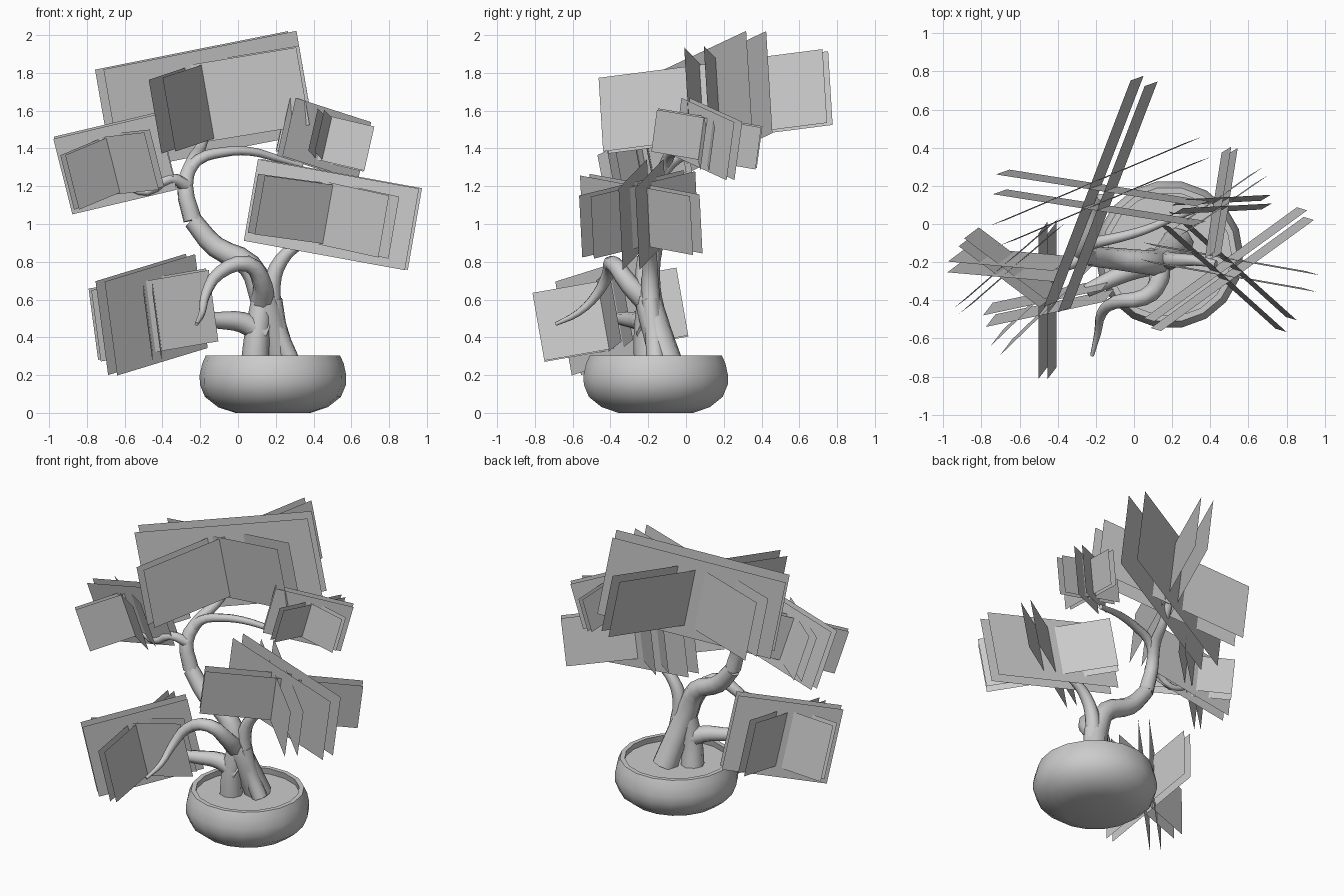
import bpy, bmesh
from math import cos, sin, radians
from mathutils import Vector

cube = bpy.data.objects.get("Cube")
if cube:
    bpy.data.objects.remove(cube, do_unlink=True)


def link_mesh(name, bm, smooth=None):
    mesh = bpy.data.meshes.new(name)
    bm.to_mesh(mesh)
    bm.free()
    obj = bpy.data.objects.new(name, mesh)
    bpy.context.collection.objects.link(obj)
    if smooth:
        finish_smooth(obj, smooth)
    return obj


def finish_smooth(obj, angle):
    bpy.ops.object.select_all(action='DESELECT')
    obj.select_set(True)
    bpy.context.view_layer.objects.active = obj
    bpy.ops.object.shade_smooth_by_angle(angle=radians(angle))


def lathe(name, profile, centre, sides):
    """Stack rings of (radius, height) and cap both ends."""
    bm = bmesh.new()
    rings = []
    for radius, z in profile:
        angles = [radians(360 * i / sides) for i in range(sides)]
        rings.append([bm.verts.new((centre[0] + radius * cos(a),
                                    centre[1] + radius * sin(a), z)) for a in angles])
    for low, high in zip(rings, rings[1:]):
        for i in range(sides):
            j = (i + 1) % sides
            bm.faces.new((low[i], low[j], high[j], high[i]))
    bm.faces.new(rings[0][::-1])
    bm.faces.new(rings[-1])
    return link_mesh(name, bm, 40)


def limb(name, points, start, end):
    """Tapered tube through a few points."""
    curve = bpy.data.curves.new(name, 'CURVE')
    curve.dimensions = '3D'
    curve.bevel_depth = 1
    curve.bevel_resolution = 2
    curve.resolution_u = 3
    curve.use_fill_caps = True
    spline = curve.splines.new('BEZIER')
    spline.bezier_points.add(len(points) - 1)
    for i, (p, co) in enumerate(zip(spline.bezier_points, points)):
        p.co = co
        p.handle_left_type = p.handle_right_type = 'AUTO'
        p.radius = start + (end - start) * i / (len(points) - 1)
    obj = bpy.data.objects.new(name, curve)
    bpy.context.collection.objects.link(obj)
    bpy.ops.object.select_all(action='DESELECT')
    obj.select_set(True)
    bpy.context.view_layer.objects.active = obj
    bpy.ops.object.convert(target='MESH')
    finish_smooth(bpy.context.object, 50)


# Each pair of crossed cards: heading, length, height, sideways offsets
CARD_PAIRS = [(69, 1.27, 0.39, (0.045, -0.035)),
              (23, 1.11, 0.54, (0.075, -0.04)),
              (-9, 1.06, 0.41, (0.035, -0.07))]


def foliage(name, centre, up, turn, spread, tall):
    """Three pairs of parallel flat cards crossing at one centre."""
    up = Vector(up)
    bm = bmesh.new()
    for heading, length, height, offsets in CARD_PAIRS:
        a = radians(heading + turn)
        along = Vector((cos(a), sin(a), -(up.x * cos(a) + up.y * sin(a)) / up.z))
        side = up.cross(along).normalized()
        half = along * length * spread / 2
        rise = up / up.z * height * tall / 2
        for offset in offsets:
            mid = Vector(centre) + side * offset * spread
            corners = (mid - half - rise, mid + half - rise,
                       mid + half + rise, mid - half + rise)
            bm.faces.new([bm.verts.new(c) for c in corners])
    link_mesh(name, bm)


# Round bowl with an inner lip and soil
BOWL = (0.185, -0.16)
lathe("pot", [(0.2, 0), (0.29, 0.03), (0.36, 0.085), (0.387, 0.15), (0.388, 0.2),
              (0.375, 0.26), (0.355, 0.305), (0.325, 0.305), (0.335, 0.25)], BOWL, 18)
lathe("soil", [(0.335, 0.25), (0.33, 0.265)], BOWL, 18)

# Trunk and limbs
limb("trunk", [(0.23, -0.1, 0.26), (0.19, -0.15, 0.42), (0.13, -0.2, 0.62),
               (0.06, -0.2, 0.78), (-0.12, -0.18, 0.88), (-0.24, -0.17, 1.02)], 0.085, 0.05)
limb("upper_trunk", [(-0.24, -0.17, 1.02), (-0.28, -0.16, 1.2), (-0.24, -0.08, 1.33),
                     (-0.2, 0.04, 1.4), (-0.17, 0.14, 1.5)], 0.05, 0.025)
limb("front_stem", [(0.09, -0.2, 0.26), (0.1, -0.21, 0.4), (0.13, -0.2, 0.6)], 0.075, 0.06)
limb("root_flare", [(0.28, -0.16, 0.27), (0.22, -0.17, 0.42), (0.19, -0.19, 0.6)], 0.05, 0.045)
limb("right_upper_branch", [(-0.27, -0.13, 1.26), (-0.21, -0.1, 1.34), (-0.08, -0.07, 1.38),
                            (0.06, -0.03, 1.385), (0.2, 0.03, 1.35),
                            (0.34, 0.08, 1.31)], 0.035, 0.015)
limb("left_upper_branch", [(-0.27, -0.17, 1.2), (-0.36, -0.22, 1.24), (-0.48, -0.22, 1.17),
                           (-0.6, -0.21, 1.2)], 0.035, 0.014)
limb("left_lower_branch", [(0.14, -0.2, 0.42), (0.02, -0.23, 0.48), (-0.1, -0.28, 0.49),
                           (-0.25, -0.35, 0.5)], 0.065, 0.035)
limb("right_middle_branch", [(0.19, -0.18, 0.5), (0.18, -0.19, 0.68), (0.23, -0.19, 0.81),
                             (0.32, -0.19, 0.89), (0.43, -0.21, 0.94)], 0.055, 0.02)
limb("bare_front_branch", [(0.13, -0.22, 0.6), (0.13, -0.3, 0.68), (0.05, -0.385, 0.79),
                           (-0.1, -0.41, 0.74), (-0.17, -0.47, 0.63),
                           (-0.19, -0.57, 0.53), (-0.22, -0.69, 0.47)], 0.06, 0.01)

# Foliage clumps
foliage("top_foliage", (-0.17, 0.155, 1.65), (-0.17, -0.06, 0.98), 0, 1, 1)
foliage("right_upper_foliage", (0.46, 0.11, 1.45), (0.22, 0.13, 0.97), 12, 0.44, 0.57)
foliage("right_middle_foliage", (0.5, -0.24, 1.05), (0.17, -0.05, 0.98), -33, 0.78, 0.8)
foliage("left_upper_foliage", (-0.65, -0.22, 1.32), (-0.24, -0.18, 0.95), -28, 0.5, 0.74)
foliage("left_lower_foliage", (-0.45, -0.4, 0.52), (-0.13, -0.17, 0.97), 21, 0.6, 0.92)
